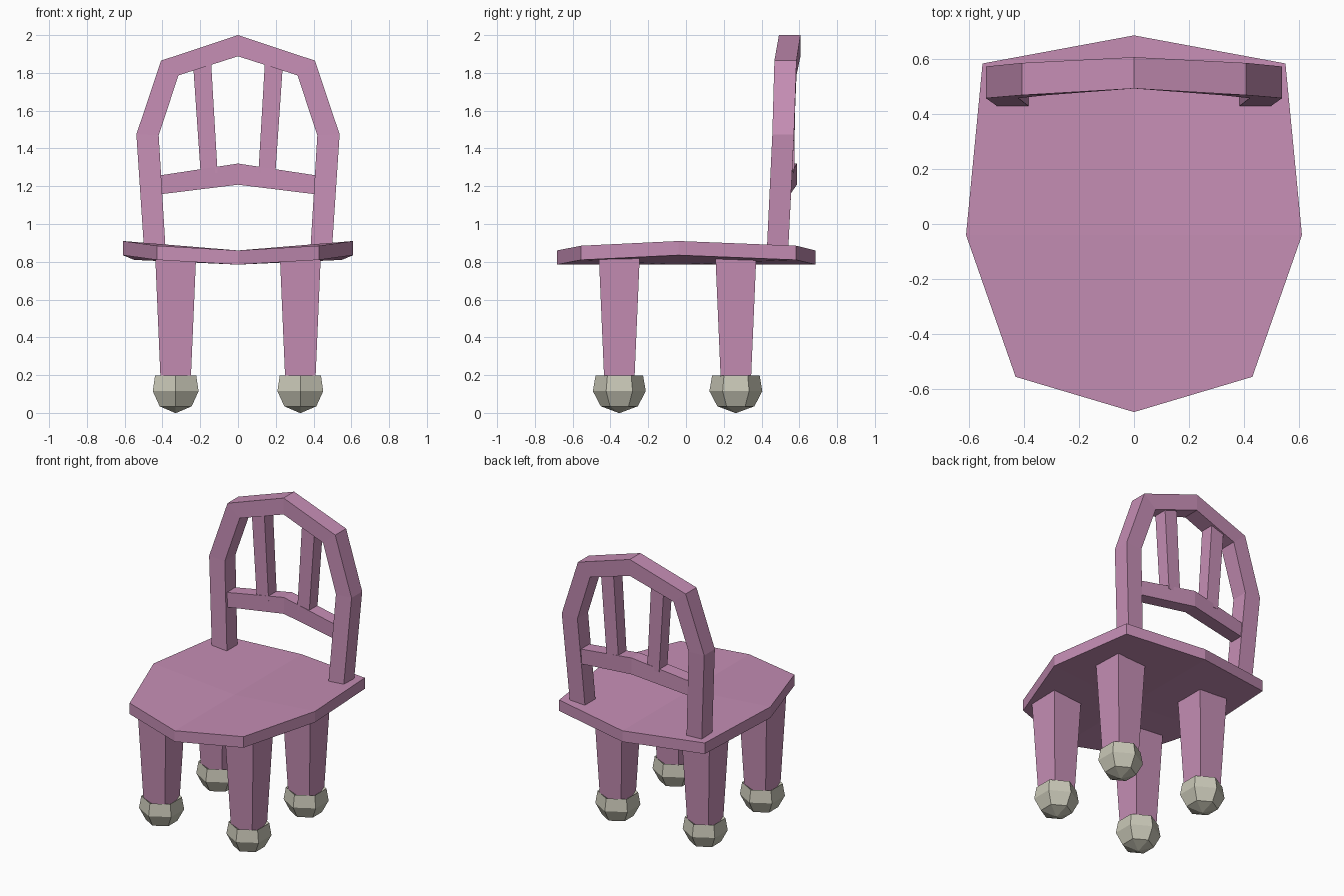
import bpy, bmesh, math

if "Cube" in bpy.data.objects:
    bpy.data.objects.remove(bpy.data.objects["Cube"])


def material(name, rgb):
    m = bpy.data.materials.new(name)
    m.diffuse_color = (*rgb, 1)
    m.use_nodes = True
    m.node_tree.nodes["Principled BSDF"].inputs["Base Color"].default_value = m.diffuse_color
    return m


PINK = material("dusty pink", (0.56, 0.27, 0.46))
GREY = material("warm grey", (0.58, 0.57, 0.47))


def loft(name, rings, mat, caps=True):
    """Skin a row of cross-sections (lists of 3D points) into a solid."""
    bm = bmesh.new()
    vs = [[bm.verts.new(p) for p in r] for r in rings]
    n = len(rings[0])
    for a, b in zip(vs, vs[1:]):
        for i in range(n):
            j = (i + 1) % n
            bm.faces.new((a[i], a[j], b[j], b[i]))
    if caps:
        bm.faces.new(vs[0])
        bm.faces.new(vs[-1])
    bmesh.ops.remove_doubles(bm, verts=bm.verts, dist=0.0005)
    bmesh.ops.recalc_face_normals(bm, faces=bm.faces)
    me = bpy.data.meshes.new(name)
    bm.to_mesh(me)
    bm.free()
    me.materials.append(mat)
    ob = bpy.data.objects.new(name, me)
    bpy.context.collection.objects.link(ob)
    return ob


def mirrored(half):
    """Right-hand stations from side to centre, continued to the left."""
    left = [[(-x, y, z) for x, y, z in r] for r in half[:-1]]
    return half + left[::-1]


def square(cx, cy, z, h):
    return [(cx + sx * h, cy + sy * h, z)
            for sx, sy in ((-1, -1), (1, -1), (1, 1), (-1, 1))]


# seat: eight-sided saddle with a low centre line
right = [(0, -0.683, 0.86), (0.43, -0.555, 0.885), (0.61, -0.04, 0.91),
         (0.55, 0.583, 0.885), (0, 0.685, 0.86)]
rim = right + [(-x, y, z) for x, y, z in right[3:0:-1]]
T = 0.075
low = [(x, y, z - T) for x, y, z in rim]
mid = [(0, -0.04, 0.86)] * 8
mid_low = [(0, -0.04, 0.86 - T)] * 8
bm = bmesh.new()
for ring, centre in ((rim, mid[0]), (low, mid_low[0])):
    v = [bm.verts.new(p) for p in ring]
    c = bm.verts.new(centre)
    for a in (0, 2, 4, 6):
        bm.faces.new((c, v[a], v[a + 1], v[(a + 2) % 8]))
bm.verts.ensure_lookup_table()
for i in range(8):
    j = (i + 1) % 8
    bm.faces.new((bm.verts[i], bm.verts[j], bm.verts[9 + j], bm.verts[9 + i]))
bmesh.ops.recalc_face_normals(bm, faces=bm.faces)
me = bpy.data.meshes.new("seat")
bm.to_mesh(me)
bm.free()
me.materials.append(PINK)
bpy.context.collection.objects.link(bpy.data.objects.new("seat", me))

# backrest arch: outer x, z, inner x, z, front y, back y
arch = [(0.497, 0.86, 0.383, 0.86, 0.428, 0.541),
        (0.538, 1.475, 0.42, 1.47, 0.457, 0.572),
        (0.407, 1.865, 0.315, 1.787, 0.468, 0.585),
        (0, 2.0, 0, 1.888, 0.492, 0.606)]
half = [[(ox, f, oz), (ix, f, iz), (ix, b, iz), (ox, b, oz)]
        for ox, oz, ix, iz, f, b in arch]
loft("back_frame", mirrored(half), PINK)

# cross rail bowed up and back: x, bottom z, top z, front y, back y
rail = [(0.43, 1.155, 1.255, 0.46, 0.55), (0, 1.208, 1.32, 0.495, 0.587)]
half = [[(x, f, lo), (x, b, lo), (x, b, hi), (x, f, hi)]
        for x, lo, hi, f, b in rail]
loft("back_rail", mirrored(half), PINK)

# two spindles between rail and arch
for side, s in (("left", -1), ("right", 1)):
    rings = []
    for x0, x1, f, b, z in ((0.108, 0.198, 0.485, 0.573, 1.27),
                            (0.142, 0.238, 0.487, 0.58, 1.85)):
        rings.append([(s * x0, f, z), (s * x1, f, z), (s * x1, b, z), (s * x0, b, z)])
    loft(side + "_spindle", rings, PINK)

# tapered legs with six-sided ball feet
FOOT = [(0.085, 0.17), (0.126, 0.197), (0.14, 0.115), (0.098, 0.035), (0, 0.0)]
for end, cy in (("front", -0.353), ("back", 0.264)):
    for side, cx in (("left", -0.33), ("right", 0.33)):
        name = end + "_" + side
        loft(name + "_leg", [square(cx, cy, 0.15, 0.079), square(cx, cy, 0.825, 0.108)], PINK)
        rings = [[(cx + r * math.sin(math.radians(60 * k)),
                   cy + r * math.cos(math.radians(60 * k)), z) for k in range(6)]
                 for r, z in FOOT[:-1]]
        rings.append([(cx + 0.004 * math.sin(math.radians(60 * k)),
                       cy + 0.004 * math.cos(math.radians(60 * k)), 0) for k in range(6)])
        loft(name + "_foot", rings, GREY)
